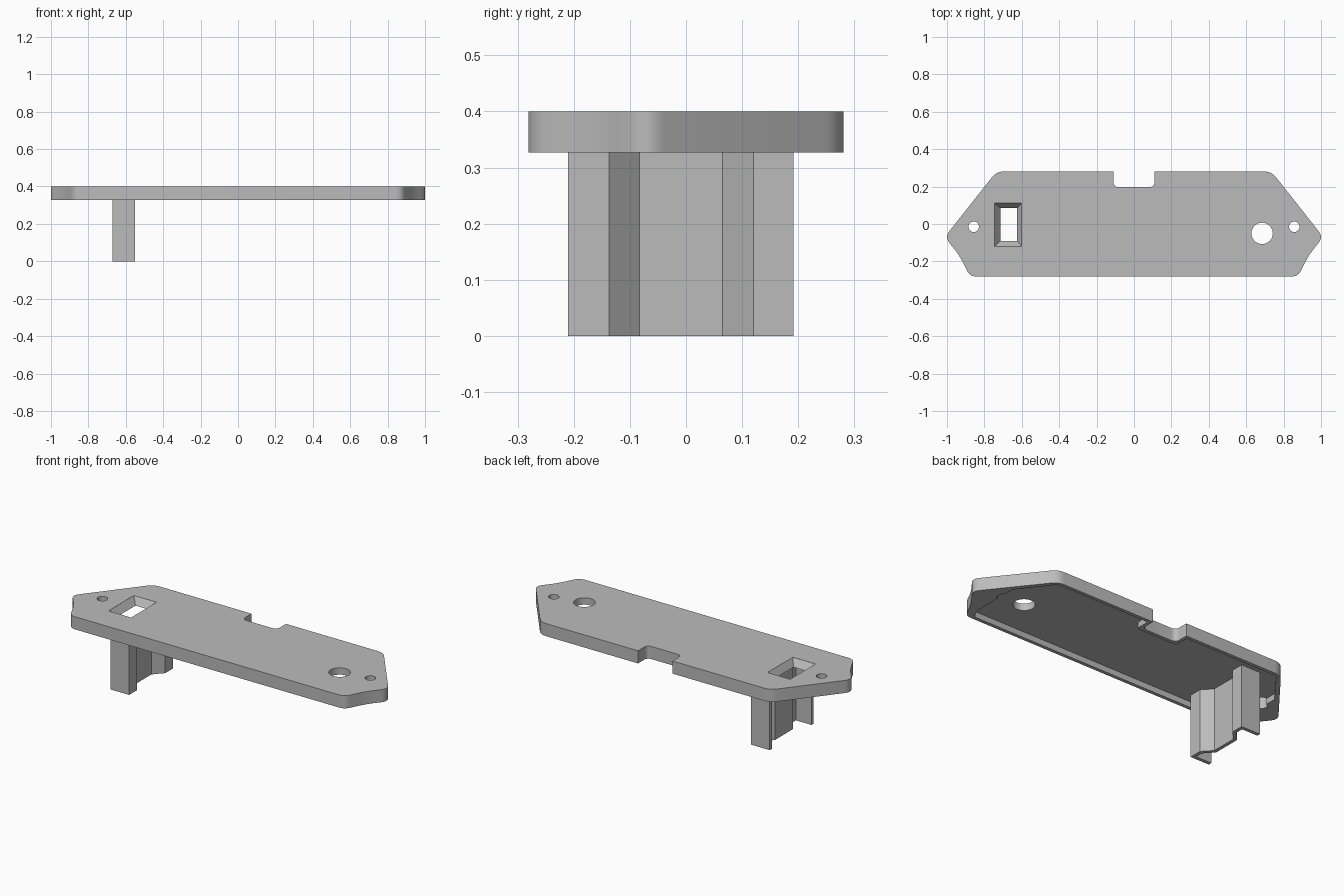
import bpy
import bmesh
import math
from mathutils import Vector

if "Cube" in bpy.data.objects:
    bpy.data.objects.remove(bpy.data.objects["Cube"], do_unlink=True)

TOP, BASE, CEILING = 0.4, 0.327, 0.36

gray = bpy.data.materials.new("light gray")
gray.use_nodes = True
gray.diffuse_color = (0.5, 0.5, 0.5, 1)
gray.node_tree.nodes["Principled BSDF"].inputs["Base Color"].default_value = (0.5, 0.5, 0.5, 1)


def mirrored(half):
    """Close a right-hand half outline with its mirror image."""
    return half + [(-x, y, r) for x, y, r in reversed(half)]


def rounded(corners, steps=6):
    """Round each (x, y, cut) corner with a small curve."""
    out = []
    for i, (x, y, cut) in enumerate(corners):
        p = Vector((x, y))
        if not cut:
            out.append(p)
            continue
        a = Vector(corners[i - 1][:2]) - p
        b = Vector(corners[(i + 1) % len(corners)][:2]) - p
        a, b = p + a.normalized() * cut, p + b.normalized() * cut
        for k in range(steps + 1):
            t = k / steps
            out.append(a * (1 - t) ** 2 + p * 2 * t * (1 - t) + b * t ** 2)
    return out


def prism(name, low, z0, z1, high=None):
    """Solid between a lower outline and an upper outline."""
    bm = bmesh.new()
    rings = [[bm.verts.new((p[0], p[1], z)) for p in pts]
             for pts, z in ((low, z0), (high or low, z1))]
    n = len(low)
    bm.faces.new(rings[0])
    bm.faces.new(rings[1])
    for i in range(n):
        j = (i + 1) % n
        bm.faces.new((rings[0][i], rings[0][j], rings[1][j], rings[1][i]))
    bmesh.ops.recalc_face_normals(bm, faces=bm.faces)
    mesh = bpy.data.meshes.new(name)
    bm.to_mesh(mesh)
    bm.free()
    mesh.materials.append(gray)
    obj = bpy.data.objects.new(name, mesh)
    bpy.context.collection.objects.link(obj)
    return obj


def rectangle(x0, x1, y0, y1):
    return [(x0, y0), (x1, y0), (x1, y1), (x0, y1)]


def circle(x, y, r, n=40):
    return [(x + r * math.cos(math.tau * i / n), y + r * math.sin(math.tau * i / n))
            for i in range(n)]


# Mounting plate with pointed ends and a notch in the back edge
plate = prism("mounting_plate", rounded(mirrored([
    (0.11, 0.197, 0.03), (0.11, 0.281, 0), (0.735, 0.281, 0.04),
    (1.012, -0.07, 0.04), (0.935, -0.165, 0.05), (0.877, -0.281, 0.035)])), BASE, TOP)

# Underside pocket, leaving a thin rim
cutters = [prism("pocket_cutter", rounded(mirrored([
    (0.13, 0.177, 0.02), (0.13, 0.261, 0), (0.72, 0.261, 0.02),
    (0.865, 0.075, 0), (0.865, -0.2, 0), (0.84, -0.261, 0.02)])), BASE - 0.1, CEILING)]

# Round holes
for x, y, r in ((0.685, -0.05, 0.057), (0.857, -0.015, 0.028), (-0.857, -0.015, 0.028)):
    cutters.append(prism("hole_cutter", circle(x, y, r), BASE - 0.1, TOP + 0.1))

# Window with sloping sides
lower = rectangle(-0.715, -0.625, -0.09, 0.085)
upper = rectangle(-0.745, -0.6, -0.12, 0.112)
cutters.append(prism("window_cutter", lower, CEILING, TOP, upper))
cutters.append(prism("window_throat_cutter", lower, BASE - 0.05, CEILING + 0.001))
cutters.append(prism("window_mouth_cutter", upper, TOP - 0.0005, TOP + 0.05))

for cutter in cutters:
    mod = plate.modifiers.new(cutter.name, "BOOLEAN")
    mod.object = cutter
    mod.operation = "DIFFERENCE"
    mod.solver = "EXACT"
    cutter.hide_render = True

# Apply the cuts and remove the cutters
bpy.context.view_layer.update()
evaluated = plate.evaluated_get(bpy.context.evaluated_depsgraph_get())
cut_mesh = bpy.data.meshes.new_from_object(evaluated)
plate.modifiers.clear()
plate.data = cut_mesh
for cutter in cutters:
    bpy.data.objects.remove(cutter, do_unlink=True)
plate.data.materials.clear()
plate.data.materials.append(gray)

# Folded bracket: outer face forward, inner face back
outer = [(-0.67, -0.21), (-0.55, -0.21), (-0.55, -0.137), (-0.6, -0.083),
         (-0.6, 0.065), (-0.55, 0.12), (-0.55, 0.192), (-0.67, 0.192)]
inner = [(-0.67, 0.172), (-0.57, 0.172), (-0.57, 0.128), (-0.62, 0.074),
         (-0.62, -0.092), (-0.57, -0.146), (-0.57, -0.19), (-0.67, -0.19)]
bracket = prism("folded_bracket", outer + inner, 0, CEILING + 0.002)

# Smooth the rounded corners only
bpy.ops.object.select_all(action="DESELECT")
plate.select_set(True)
bpy.context.view_layer.objects.active = plate
bpy.ops.object.shade_smooth_by_angle(angle=math.radians(25))
